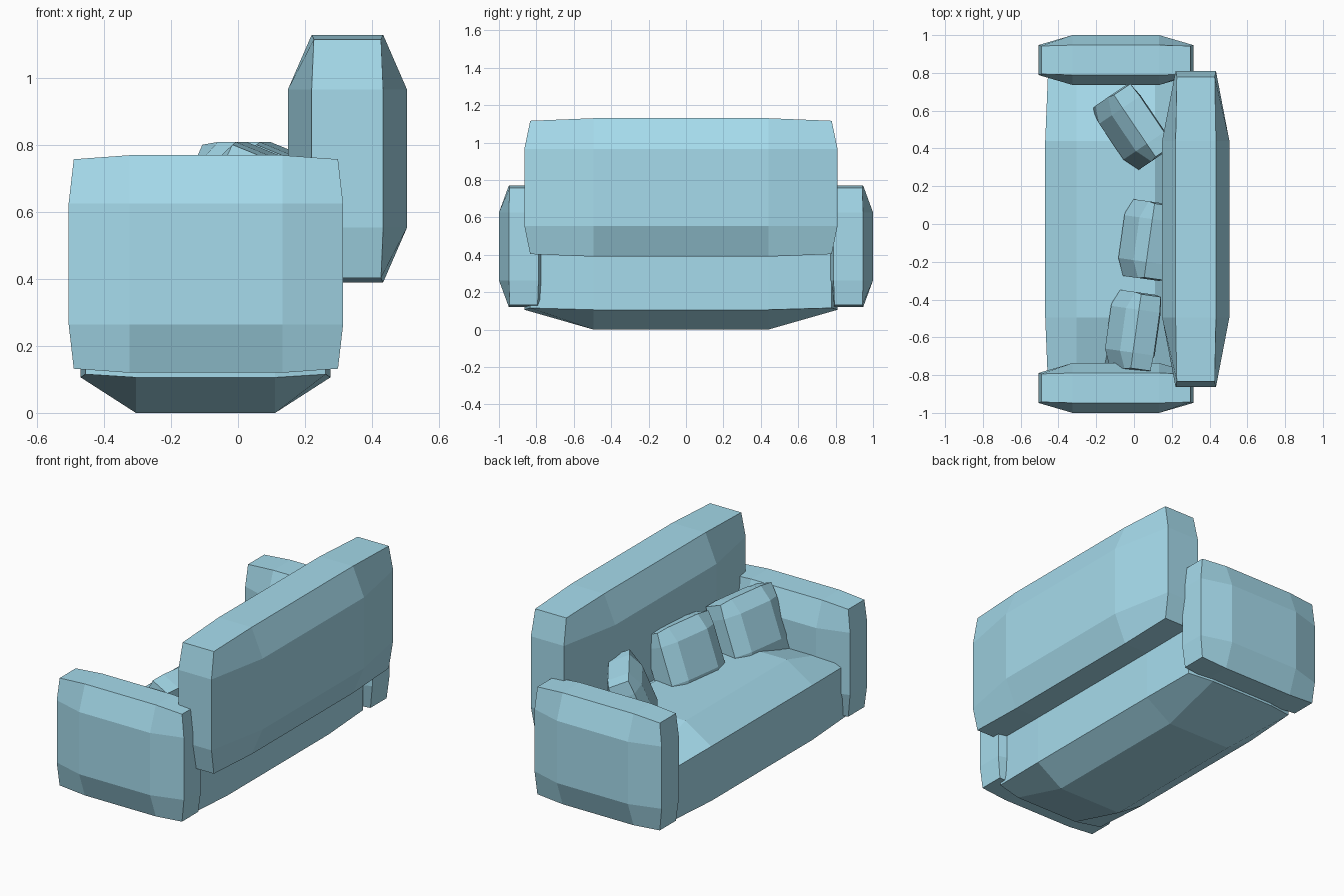
import bpy
from math import radians
from mathutils import Matrix, Vector

if "Cube" in bpy.data.objects:
    bpy.data.objects.remove(bpy.data.objects["Cube"])

fabric = bpy.data.materials.new("blue_fabric")
fabric.diffuse_color = (0.38, 0.71, 0.84, 1)
fabric.use_nodes = True
fabric.node_tree.nodes["Principled BSDF"].inputs["Base Color"].default_value = fabric.diffuse_color

INNER = 0.558   # position of the inner grid lines on a padded face
RIM = 0.6       # rim thickness relative to the padded centre
CORNER = 0.963  # corners are pulled in a little


def cushion(name, centre, half, axis, matrix=None):
    """Box with a 3x3 grid on two opposite faces, puffed out along one axis."""
    u, v = [a for a in range(3) if a != axis]
    steps = (-1, -INNER, INNER, 1)
    verts, faces = [], []
    for side in (-1, 1):
        for i in range(4):
            for j in range(4):
                edge_i, edge_j = i in (0, 3), j in (0, 3)
                corner = edge_i and edge_j
                k = CORNER if corner else 1
                t = RIM * (0.94 if corner else 1) if edge_i or edge_j else 1
                p = Vector((0, 0, 0))
                p[u], p[v] = steps[i] * half[u] * k, steps[j] * half[v] * k
                p[axis] = side * t * half[axis]
                verts.append(p)
    # padded faces
    for base in (0, 16):
        for i in range(3):
            for j in range(3):
                a = base + 4 * i + j
                q = (a, a + 4, a + 5, a + 1)
                faces.append(q if base else q[::-1])
    # rim strip
    ring = [0, 4, 8, 12, 13, 14, 15, 11, 7, 3, 2, 1]
    for a, b in zip(ring, ring[1:] + ring[:1]):
        faces.append((a, b, b + 16, a + 16))
    if axis == 1:
        faces = [f[::-1] for f in faces]
    mesh = bpy.data.meshes.new(name)
    mesh.from_pydata(verts, [], faces)
    mesh.materials.append(fabric)
    obj = bpy.data.objects.new(name, mesh)
    obj.matrix_world = Matrix.Translation(centre) @ (matrix or Matrix())
    bpy.context.collection.objects.link(obj)
    return obj


# seat and backrest
cushion("seat", (-0.097, -0.027, 0.265), (0.373, 0.837, 0.265), 2)
cushion("backrest", (0.327, -0.027, 0.76), (0.178, 0.837, 0.37), 0)

# armrests
for side, label in ((-1, "right"), (1, "left")):
    cushion(label + "_armrest", (-0.096, side * 0.868, 0.445), (0.41, 0.132, 0.325), 1)

# loose pillows leaning on the backrest
for n, (x, y, yaw) in enumerate(((-0.006, -0.565, -8), (0.065, -0.085, -8), (-0.01, 0.51, 34)), 1):
    turn = Matrix.Rotation(radians(yaw), 4, 'Z') @ Matrix.Rotation(radians(22), 4, 'Y')
    cushion(f"pillow_{n}", (x, y, 0.609), (0.1, 0.205, 0.192), 0, turn)
